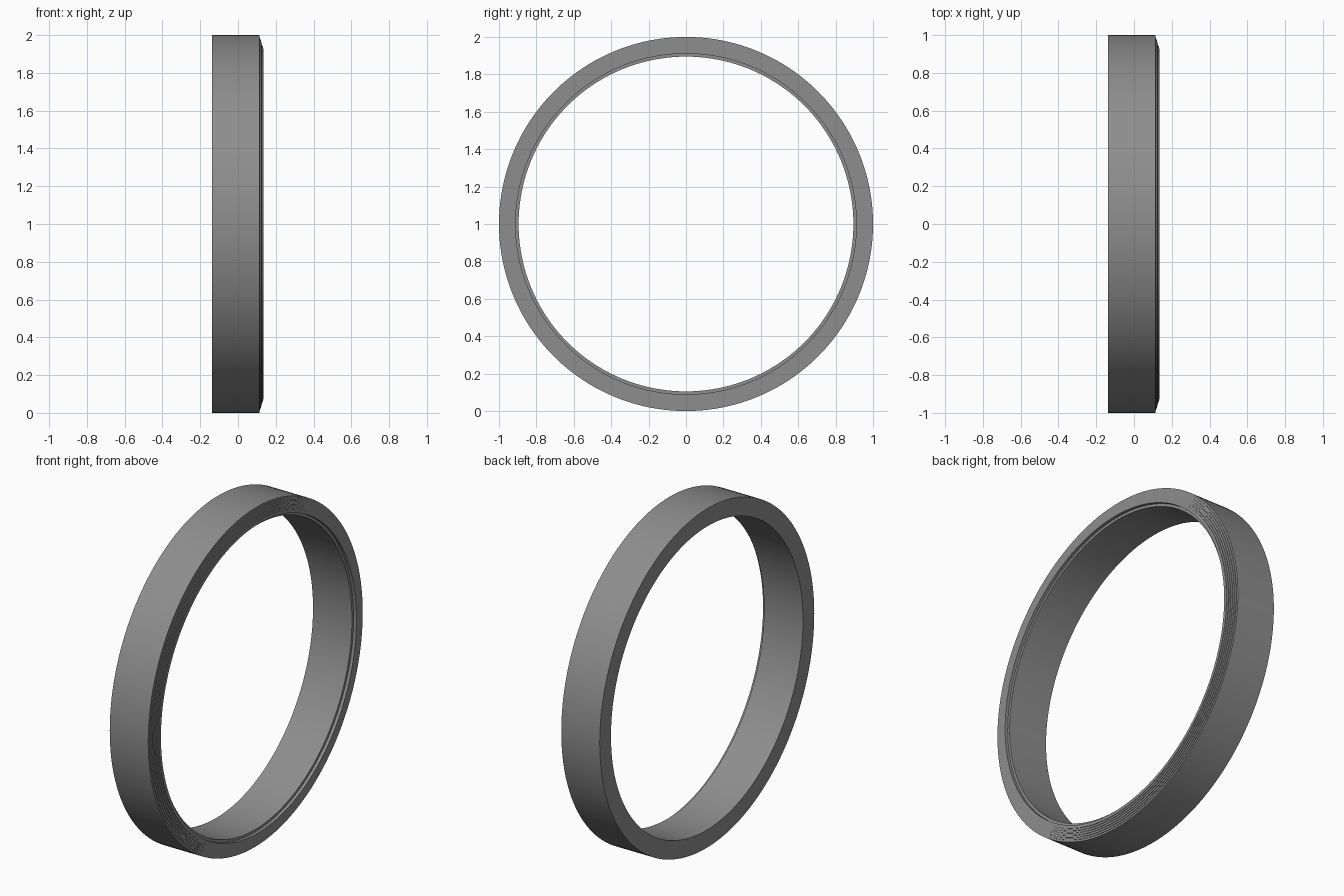
import bpy, bmesh, math

if "Cube" in bpy.data.objects:
    bpy.data.objects.remove(bpy.data.objects["Cube"])

SIDES = 160
STEPS = 6

# Ring cross-section as (x, radius): flat back, finely terraced front rim, small inner step
section = [(-0.137, 0.895), (-0.137, 1.0), (0.114, 1.0)]
for i in range(1, STEPS + 1):
    x = 0.114 + 0.021 * i / STEPS
    r = 1.0 - 0.07 * i / STEPS
    section += [(x - 0.021 / STEPS, r), (x, r)]
section += [(0.135, 0.911), (0.117, 0.911), (0.117, 0.895)]

# Revolve the section around the x axis
bm = bmesh.new()
rings = []
for s in range(SIDES):
    t = 2 * math.pi * s / SIDES
    rings.append([bm.verts.new((x, r * math.cos(t), 1 + r * math.sin(t)))
                  for x, r in section])
n = len(section)
for s in range(SIDES):
    a, b = rings[s], rings[(s + 1) % SIDES]
    for i in range(n):
        j = (i + 1) % n
        bm.faces.new((a[i], a[j], b[j], b[i]))
bmesh.ops.recalc_face_normals(bm, faces=bm.faces)
mesh = bpy.data.meshes.new("ring_band")
bm.to_mesh(mesh)
bm.free()

# Dark grey surface
mat = bpy.data.materials.new("dark_grey")
mat.diffuse_color = (0.27, 0.27, 0.27, 1)
mat.use_nodes = True
mat.node_tree.nodes["Principled BSDF"].inputs["Base Color"].default_value = mat.diffuse_color
mesh.materials.append(mat)

ring = bpy.data.objects.new("ring_band", mesh)
bpy.context.collection.objects.link(ring)
bpy.context.view_layer.objects.active = ring
ring.select_set(True)
bpy.ops.object.shade_smooth_by_angle(angle=math.radians(30))
